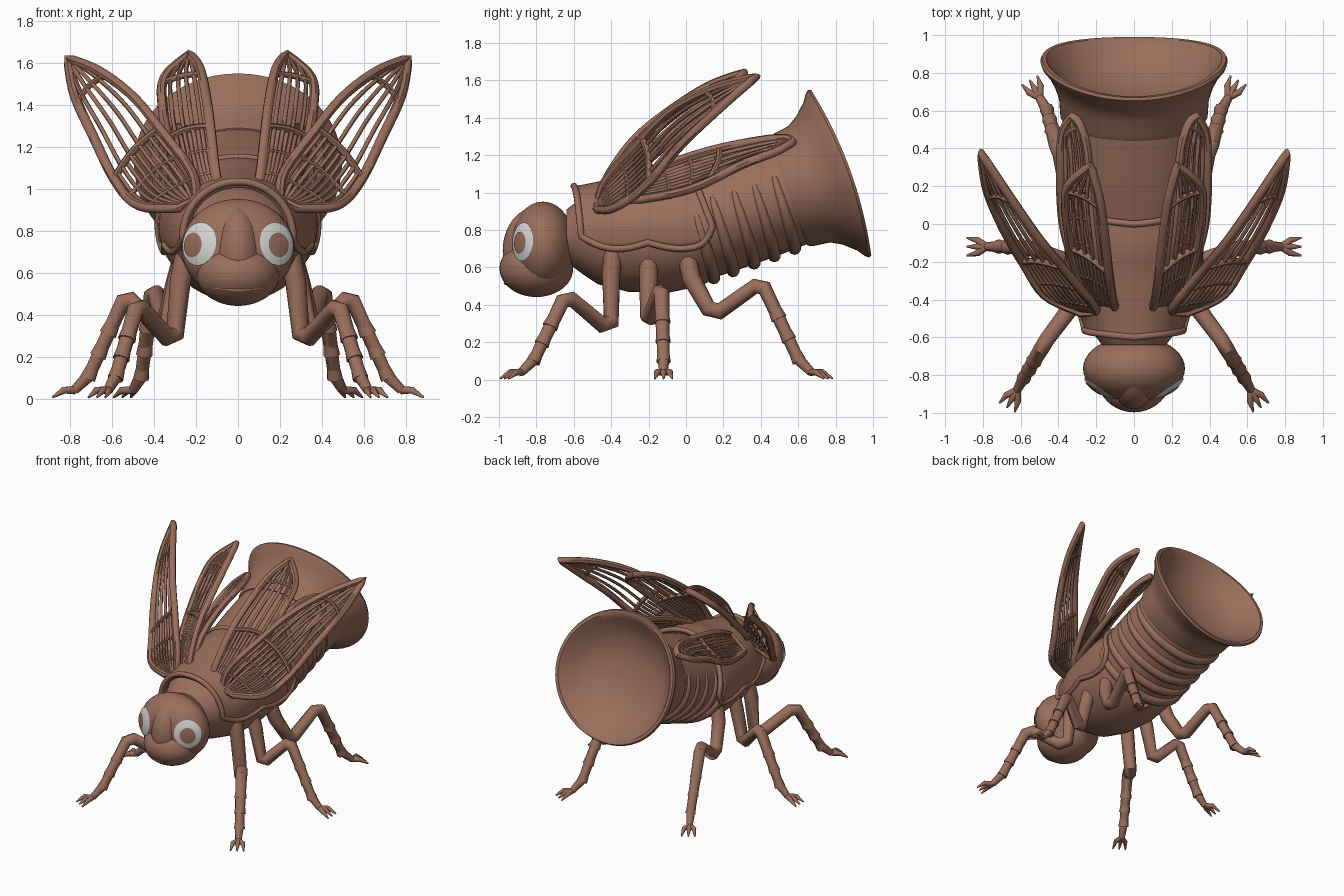
import bpy, bmesh, math
from mathutils import Vector

if "Cube" in bpy.data.objects:
    bpy.data.objects.remove(bpy.data.objects["Cube"])


def material(name, col):
    m = bpy.data.materials.new(name)
    m.diffuse_color = (*col, 1)
    m.use_nodes = True
    m.node_tree.nodes["Principled BSDF"].inputs["Base Color"].default_value = m.diffuse_color
    return m


BROWN = material("clay_brown", (0.32, 0.157, 0.105))
WHITE = material("eye_white", (0.68, 0.68, 0.66))


def finish(ob, mat=BROWN, angle=45):
    ob.data.materials.clear()
    ob.data.materials.append(mat)
    bpy.ops.object.select_all(action='DESELECT')
    ob.select_set(True)
    bpy.context.view_layer.objects.active = ob
    bpy.ops.object.shade_smooth_by_angle(angle=math.radians(angle))
    return ob


def mesh_object(name, verts, faces, mat=BROWN, angle=45):
    me = bpy.data.meshes.new(name)
    me.from_pydata(verts, [], faces)
    bm = bmesh.new()
    bm.from_mesh(me)
    bmesh.ops.recalc_face_normals(bm, faces=bm.faces)
    bm.to_mesh(me)
    bm.free()
    ob = bpy.data.objects.new(name, me)
    bpy.context.collection.objects.link(ob)
    return finish(ob, mat, angle)


def tubes(name, paths, res=3):
    """One mesh from many swept round paths: (points, radii, closed)."""
    cu = bpy.data.curves.new(name, 'CURVE')
    cu.dimensions = '3D'
    cu.bevel_depth = 1.0
    cu.bevel_resolution = res
    cu.use_fill_caps = True
    for pts, radii, closed in paths:
        sp = cu.splines.new('POLY')
        sp.points.add(len(pts) - 1)
        for i, p in enumerate(pts):
            sp.points[i].co = (*p, 1)
            sp.points[i].radius = radii if isinstance(radii, float) else radii[i]
        sp.use_cyclic_u = closed
    ob = bpy.data.objects.new(name, cu)
    bpy.context.collection.objects.link(ob)
    bpy.ops.object.select_all(action='DESELECT')
    ob.select_set(True)
    bpy.context.view_layer.objects.active = ob
    bpy.ops.object.convert(target='MESH')
    return finish(bpy.context.object)


def ring_point(ring, a):
    """Point on a body ring: (y, z, half width, half height, tilt, backward bow of the sides)."""
    y, z, rx, rz, tilt, bow = ring
    c, s = math.cos(math.radians(tilt)), math.sin(math.radians(tilt))
    h, b = rz * math.cos(a), bow * math.sin(a) ** 2
    return Vector((rx * math.sin(a), y - h * s + b * c, z + h * c + b * s))


def loft(name, rings, n=48, angle=40):
    verts = [ring_point(r, 2 * math.pi * k / n) for r in rings for k in range(n)]
    faces = [(i * n + k, i * n + (k + 1) % n, (i + 1) * n + (k + 1) % n, (i + 1) * n + k)
             for i in range(len(rings) - 1) for k in range(n)]
    faces += [tuple(range(n)), tuple(range(len(verts) - n, len(verts)))]
    return mesh_object(name, verts, faces, angle=angle)


def spline_at(pts, t):
    """Catmull-Rom point at t from 0 to 1."""
    f = t * (len(pts) - 1)
    i = min(int(f), len(pts) - 2)
    u = f - i
    p = [Vector(pts[max(0, min(len(pts) - 1, i + k))]) for k in (-1, 0, 1, 2)]
    return 0.5 * (2 * p[1] + (p[2] - p[0]) * u + (2 * p[0] - 5 * p[1] + 4 * p[2] - p[3]) * u ** 2
                  + (3 * p[1] - p[0] - 3 * p[2] + p[3]) * u ** 3)


def ellipsoid(name, loc, size):
    bpy.ops.mesh.primitive_uv_sphere_add(segments=40, ring_count=24, location=loc)
    ob = bpy.context.object
    ob.name = name
    ob.scale = size
    return finish(ob, angle=60)


# Thorax
loft("thorax", [(-.64, .77, .17, .14, 0, 0), (-.56, .77, .23, .20, 0, 0), (-.47, .76, .28, .25, 0, 0),
                (-.32, .76, .33, .29, 2, 0), (-.15, .77, .35, .31, 8, 0), (.0, .80, .36, .31, 15, 0),
                (.1, .84, .34, .29, 20, 0)])

# Abdomen, smooth above, along an axis tilted 20 degrees
TILT = 20
AX = (math.cos(math.radians(TILT)), math.sin(math.radians(TILT)))


def axis_ring(s, rx, rz, bow=0):
    return (s * AX[0], .805 + s * AX[1], rx, rz, TILT, bow)


loft("abdomen", [axis_ring(s, rx, rz) for s, rx, rz in
                 ((-.05, .34, .28), (.05, .36, .295), (.2, .37, .30), (.4, .375, .302), (.66, .37, .295))])

# Rolls wrapped around the underside
rolls = []
for s in (.05, .16, .28, .395, .51):
    arc, rad = [], []
    for k in range(29):
        f = k / 28 * 2 - 1
        arc.append(ring_point(axis_ring(s + .03 * abs(f), .362, .295), math.pi + f * math.radians(115)))
        rad.append(.008 + .027 * math.sqrt(1 - f * f))
    rolls.append((arc, rad, False))
tubes("abdomen_rolls", rolls)

# Flared funnel with a hollow bowl, its rim bowed back at the sides
funnel = [(.58, .375, .305, 0), (.61, .39, .318, 0), (.70, .397, .33, .01), (.76, .42, .365, .02),
          (.82, .457, .42, .035), (.85, .488, .462, .045), (.868, .496, .477, .05),
          (.883, .488, .470, .05), (.882, .465, .448, .05), (.85, .435, .41, .045),
          (.80, .385, .355, .03), (.75, .31, .28, .02), (.715, .20, .18, .01), (.70, .07, .06, 0)]
loft("funnel", [axis_ring(*f) for f in funnel], n=56)


# Saddle shield over the thorax, with scalloped lower edges
def shield_point(v, u):
    w = spline_at([(.262, .26, 0), (.325, .28, 0), (.357, .30, 0), (.375, .325, 0), (.38, .325, 0)], v)
    reach = 103 + 7 * abs(math.sin(2 * math.pi * v)) - 11 * (1 - v) ** 6 - 12 * max(0, (v - .85) / .15) ** 2
    a = u * math.radians(reach)
    return Vector((w.x * math.sin(a), -.60 + .70 * v + .04 * abs(u) - .10 * math.cos(a) * v ** 2,
                   .775 + .05 * v + w.y * math.cos(a)))


NV, NU = 32, 36
grid = [shield_point(i / NV, j / NU * 2 - 1) for i in range(NV + 1) for j in range(NU + 1)]
quads = [(i * (NU + 1) + j, i * (NU + 1) + j + 1, (i + 1) * (NU + 1) + j + 1, (i + 1) * (NU + 1) + j)
         for i in range(NV) for j in range(NU)]
shield = mesh_object("thorax_shield", grid, quads)
shield.modifiers.new("thickness", 'SOLIDIFY').thickness = .03
edge = [shield_point(i / NV, 1) for i in range(NV + 1)]
back = [shield_point(1, 1 - 2 * j / NU) for j in range(1, NU)]
left = [shield_point(i / NV, -1) for i in range(NV, -1, -1)]
front = [shield_point(0, -1 + 2 * j / NU) for j in range(1, NU)]
tubes("shield_rim", [(edge + back + left + front, .018, True)])

# Head with a central face ridge, muzzle and lip
HEAD, HR = Vector((0, -.765, .715)), Vector((.27, .172, .237))
ellipsoid("head", HEAD, HR)
ellipsoid("face_ridge", (0, -.795, .69), (.125, .185, .235))
ellipsoid("muzzle", (0, -.80, .595), (.20, .197, .153))
lip = [(.17 * math.sin(a), -.80 - .165 * math.cos(a), .515 + .02 * abs(math.sin(a)))
       for a in [math.radians(d) for d in range(-60, 61, 8)]]
tubes("lip", [(lip, .010, False)])


# Eyes: thin curved plates that follow the head
def eye_plate(name, sx, shift, drop, size, lift, mat):
    d = Vector((.71 + shift, -.65 + shift, .10 - drop)).normalized()
    side = d.cross(Vector((0, 0, 1))).normalized()
    up = side.cross(d)
    n, rows = 32, 6
    verts, faces = [], []
    for r in range(rows + 1):
        for k in range(n):
            a = 2 * math.pi * k / n
            p = d + r / rows * size * (side * math.cos(a) * .47 + up * math.sin(a) * .47)
            p = p.normalized() * lift
            verts.append((sx * p.x * HR.x, HEAD.y + p.y * HR.y, HEAD.z + p.z * HR.z))
    for r in range(rows):
        for k in range(n):
            j = (k + 1) % n
            a, b, c, e = r * n + k, r * n + j, (r + 1) * n + j, (r + 1) * n + k
            faces.append((0, c, e) if r == 0 else (a, b, c, e))
    mesh_object(name, verts, faces, mat)


# The gaze turns slightly to one side
for sx, s, gaze in ((1, "right", -.03), (-1, "left", .05)):
    eye_plate(s + "_eye", sx, 0, 0, 1, 1.03, WHITE)
    eye_plate(s + "_pupil", sx, gaze, .03, .52, 1.05, BROWN)

# Wings: heavy outline, long veins and cross bars; edges run root to tip
WINGS = {
    "outer_wing": ([(.20, -.47, .95), (.22, -.42, 1.08), (.36, -.25, 1.27), (.50, -.08, 1.44),
                    (.66, .15, 1.56), (.81, .375, 1.62)],
                   [(.28, -.47, .91), (.47, -.38, .92), (.58, -.22, 1.03), (.69, -.03, 1.25),
                    (.78, .18, 1.45), (.81, .375, 1.62)]),
    "inner_wing": ([(.09, -.46, .98), (.11, -.41, 1.10), (.13, -.28, 1.28), (.15, -.10, 1.43),
                    (.18, .12, 1.57), (.23, .31, 1.64)],
                   [(.19, -.46, .97), (.27, -.35, 1.05), (.33, -.15, 1.22), (.36, .05, 1.40),
                    (.35, .20, 1.53), (.23, .31, 1.64)]),
    "lower_wing": ([(.16, -.30, 1.05), (.20, -.10, 1.15), (.23, .15, 1.23), (.25, .40, 1.28),
                    (.29, .53, 1.29), (.33, .57, 1.27)],
                   [(.30, -.28, .96), (.365, -.05, 1.0), (.385, .10, 1.05), (.39, .30, 1.15),
                    (.38, .48, 1.22), (.33, .57, 1.27)]),
}
for name, (lead, trail) in WINGS.items():
    for sx, s in ((1, "right"), (-1, "left")):
        def wing_point(t, f):
            p = spline_at(lead, t).lerp(spline_at(trail, t), f)
            return Vector((sx * p.x, p.y, p.z))
        T = [i / 24 for i in range(25)]
        outline = [wing_point(t, 0) for t in T] + [wing_point(t, 1) for t in T[-2::-1]]
        paths = [(outline, .024, True)]
        for f in (.2, .4, .6, .8):
            paths.append(([wing_point(t, f) for t in T[:-1]], .011, False))
        # denser lattice near the root
        for f in (.1, .3, .5, .7, .9):
            paths.append(([wing_point(t, f) for t in T[:11]], .011, False))
        for t, r in ((.16, .012), (.29, .012), (.42, .018), (.76, .015)):
            paths.append(([wing_point(t + .02 * math.sin(g / 8 * math.pi), g / 8) for g in range(9)], r, False))
        root = wing_point(.02, .5)
        paths.append(([(root.x * .7, root.y + .02, root.z - .08), root], .04, False))
        tubes(s + "_" + name, paths, 2)

# Legs: hip, elbow, knee, ankle, foot, each foot with three claws
LEGS = {
    "front_leg": [(.25, -.39, .68), (.275, -.40, .56), (.30, -.40, .31), (.34, -.45, .295),
                  (.46, -.61, .43), (.49, -.66, .42), (.58, -.81, .11), (.62, -.88, .04)],
    "middle_leg": [(.25, -.20, .68), (.29, -.20, .56), (.34, -.20, .34), (.38, -.19, .335),
                   (.51, -.14, .47), (.55, -.13, .46), (.71, -.12, .11), (.78, -.12, .04)],
    "rear_leg": [(.26, .0, .68), (.30, .03, .54), (.34, .12, .38), (.35, .18, .365),
                 (.39, .37, .50), (.41, .42, .49), (.46, .60, .11), (.50, .67, .04)],
}
RADII = [.052, .05, .046, .046, .042, .042, .032, .023]
for name, pts in LEGS.items():
    for sx, s in ((1, "right"), (-1, "left")):
        P = [Vector((sx * x, y, z)) for x, y, z in pts]
        paths = [(P, RADII, False)]
        # shin cuffs
        for f in (.35, .65, .95):
            c = P[5].lerp(P[6], f)
            d = (P[6] - P[5]).normalized() * .035
            paths.append(([c - d, c + d], [.036 - .006 * f, .046 - .008 * f], False))
        # claws
        out = Vector((P[7].x - P[6].x, P[7].y - P[6].y, 0)).normalized()
        side = Vector((-out.y, out.x, 0))
        for k in (-1, 0, 1):
            mid = P[7] + out * .05 + side * k * .035
            tip = mid + out * .055 + side * k * .012
            mid.z, tip.z = .04, .006
            paths.append(([P[7], mid, tip], [.02, .017, .005], False))
        tubes(s + "_" + name, paths)
